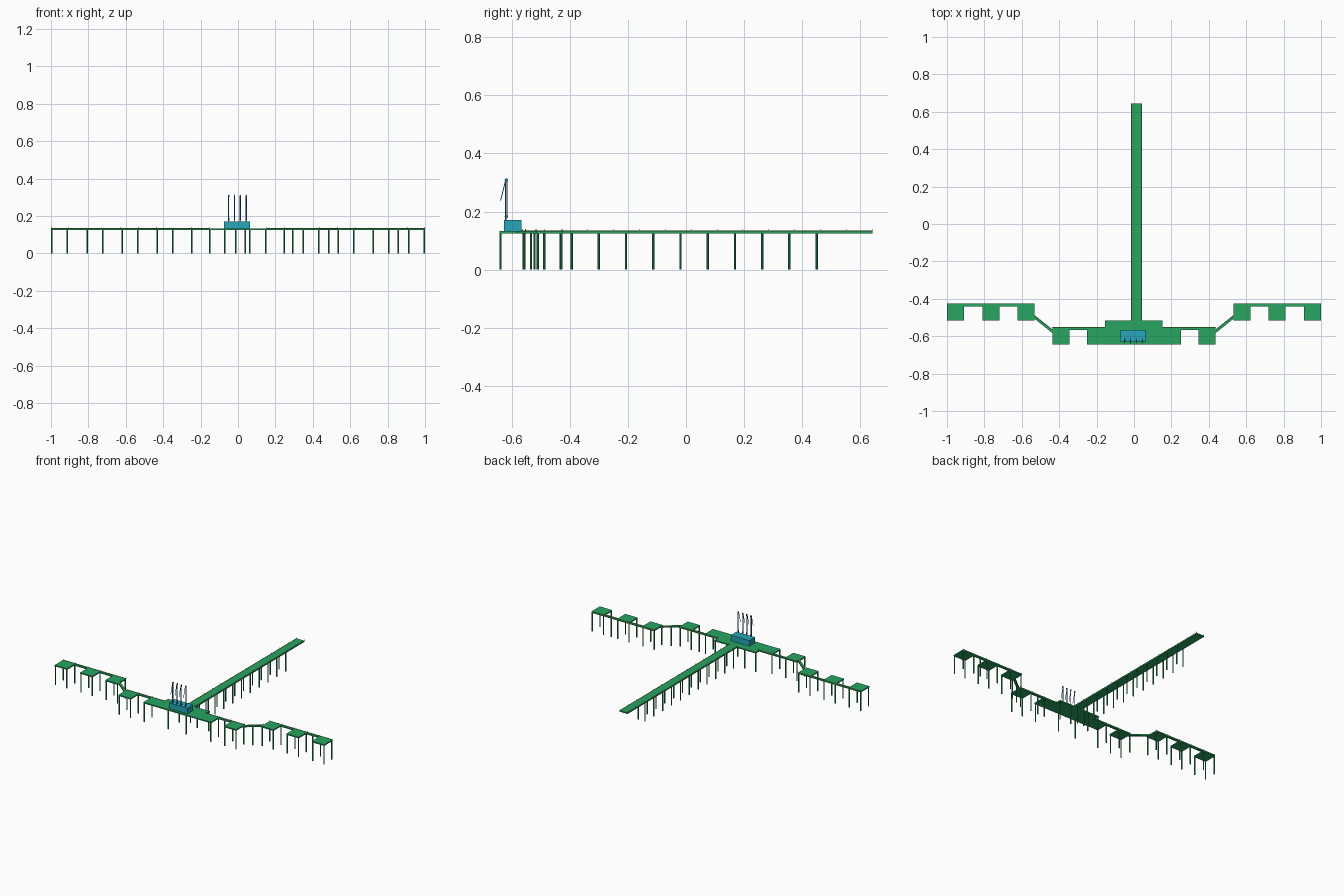
import bpy, math
from mathutils import Vector

if "Cube" in bpy.data.objects:
    bpy.data.objects.remove(bpy.data.objects["Cube"])

Z0, Z1 = 0.125, 0.133  # deck underside and top


def material(name, rgb):
    m = bpy.data.materials.new(name)
    m.diffuse_color = (*rgb, 1)
    m.use_nodes = True
    m.node_tree.nodes["Principled BSDF"].inputs["Base Color"].default_value = m.diffuse_color
    return m


GREEN = material("deck_green", (0.02, 0.38, 0.12))
DARK = material("pile_green", (0.02, 0.32, 0.11))
TEAL = material("teal", (0.02, 0.38, 0.48))
BLUE = material("arm_blue", (0.03, 0.18, 0.35))
YELLOW = material("rail_yellow", (0.65, 0.5, 0.05))


def mesh(name, verts, faces, mat):
    me = bpy.data.meshes.new(name)
    me.from_pydata(verts, [], faces)
    me.materials.append(mat)
    ob = bpy.data.objects.new(name, me)
    bpy.context.collection.objects.link(ob)
    return ob


def prism(name, pts, z0, z1, mat):
    n = len(pts)
    verts = [(x, y, z) for z in (z0, z1) for x, y in pts]
    faces = [tuple(range(n))[::-1], tuple(range(n, 2 * n))]
    faces += [(i, (i + 1) % n, n + (i + 1) % n, n + i) for i in range(n)]
    return mesh(name, verts, faces, mat)


def box(name, x0, x1, y0, y1, z0, z1, mat):
    x0, x1 = sorted((x0, x1))
    return prism(name, [(x0, y0), (x1, y0), (x1, y1), (x0, y1)], z0, z1, mat)


def rod(name, a, b, r, mat, sides=8):
    a, b = Vector(a), Vector(b)
    d = b - a
    bpy.ops.mesh.primitive_cylinder_add(vertices=sides, radius=r, depth=d.length, location=(a + b) / 2)
    ob = bpy.context.object
    ob.rotation_euler = d.to_track_quat('Z', 'Y').to_euler()
    ob.name = name
    ob.data.materials.append(mat)
    return ob


def pile(x, y):
    n = 8
    ring = [(x + 0.004 * math.cos(i * math.tau / n), y + 0.004 * math.sin(i * math.tau / n)) for i in range(n)]
    prism("pile", ring, 0, Z0, DARK)


def rail(a, b):
    # low edge rail carried on short posts
    a, b = Vector(a), Vector(b)
    rod("edge_rail", (*a, Z1 + 0.001), (*b, Z1 + 0.001), 0.0012, YELLOW, 4)
    n = max(1, round((b - a).length / 0.09))
    for i in range(n + 1):
        p = a.lerp(b, i / n)
        box("rail_post", p.x - .001, p.x + .001, p.y - .001, p.y + .001, Z1, Z1 + 0.007, YELLOW)


# loading platform: wide front deck with a narrower rear step
prism("loading_platform", [(-.252, -.643), (.25, -.643), (.25, -.552), (.153, -.552),
                           (.153, -.517), (-.156, -.517), (-.156, -.552), (-.252, -.552)], Z0, Z1, GREEN)
for x in (-.248, -.07, .063, .246):
    pile(x, -.639)
for x in (-.248, .246):
    pile(x, -.557)
for x in (-.152, -.07, .063, .149):
    pile(x, -.522)

# access trestle
TX0, TX1 = -.016, .043
box("access_trestle", TX0, TX1, -.517, .643, Z0, Z1, GREEN)
for i in range(11):
    for x in (-.011, .039):
        pile(x, -.488 + i * .0938)
for x in (TX0 + .001, TX1 - .001):
    rail((x, -.517), (x, .642))

# mooring dolphins, walkways and their piles on both sides
for s in (-1, 1):
    for name, inner, yf, yb in (("breasting_dolphin", .346, -.643, -.552),
                                ("mooring_dolphin", .533, -.515, -.424),
                                ("mooring_dolphin", .720, -.515, -.424),
                                ("mooring_dolphin", .908, -.515, -.424)):
        outer = inner + .091 if inner < .9 else 1.0
        box(name, s * inner, s * outer, yf, yb, Z0, Z1, GREEN)
        for x in (inner + .004, outer - .004):
            for y in (yf + .004, yb - .005):
                pile(s * x, y)
    for a, b, y in ((.25, .346, -.552), (.624, .720, -.424), (.811, .908, -.424)):
        box("walkway", s * a, s * b, y - .016, y, Z0, Z1, GREEN)
    quad = [(.437, -.583), (.533, -.506), (.533, -.486), (.437, -.563)]
    prism("angled_walkway", [(s * x, y) for x, y in (quad if s > 0 else quad[::-1])], Z0, Z1, GREEN)
    rail((s * .437, -.565), (s * .533, -.488))
    rail((s * .533, -.425), (s * .999, -.425))
    rail((s * .153, -.553), (s * .437, -.553))
# extra walkway piles on the right
for p in ((.294, -.559), (.484, -.534), (.857, -.432)):
    pile(*p)

# equipment house
box("equipment_house", -.074, .064, -.627, -.566, Z1, .171, TEAL)


# loading arms: twin riser, pivot discs and drooping outer arm
for x in (-.051, -.02, .011, .043):
    rod("arm_riser", (x, -.621, .171), (x, -.621, .309), .0022, BLUE)
    rod("arm_counter_rod", (x + .003, -.616, .183), (x + .003, -.616, .307), .0012, BLUE, 6)
    rod("outer_arm", (x, -.621, .309), (x, -.639, .238), .0015, BLUE, 6)
    for z in (.183, .308):
        rod("pivot_disc", (x + .0015, -.619, z), (x + .0045, -.619, z), .006, BLUE, 12)
